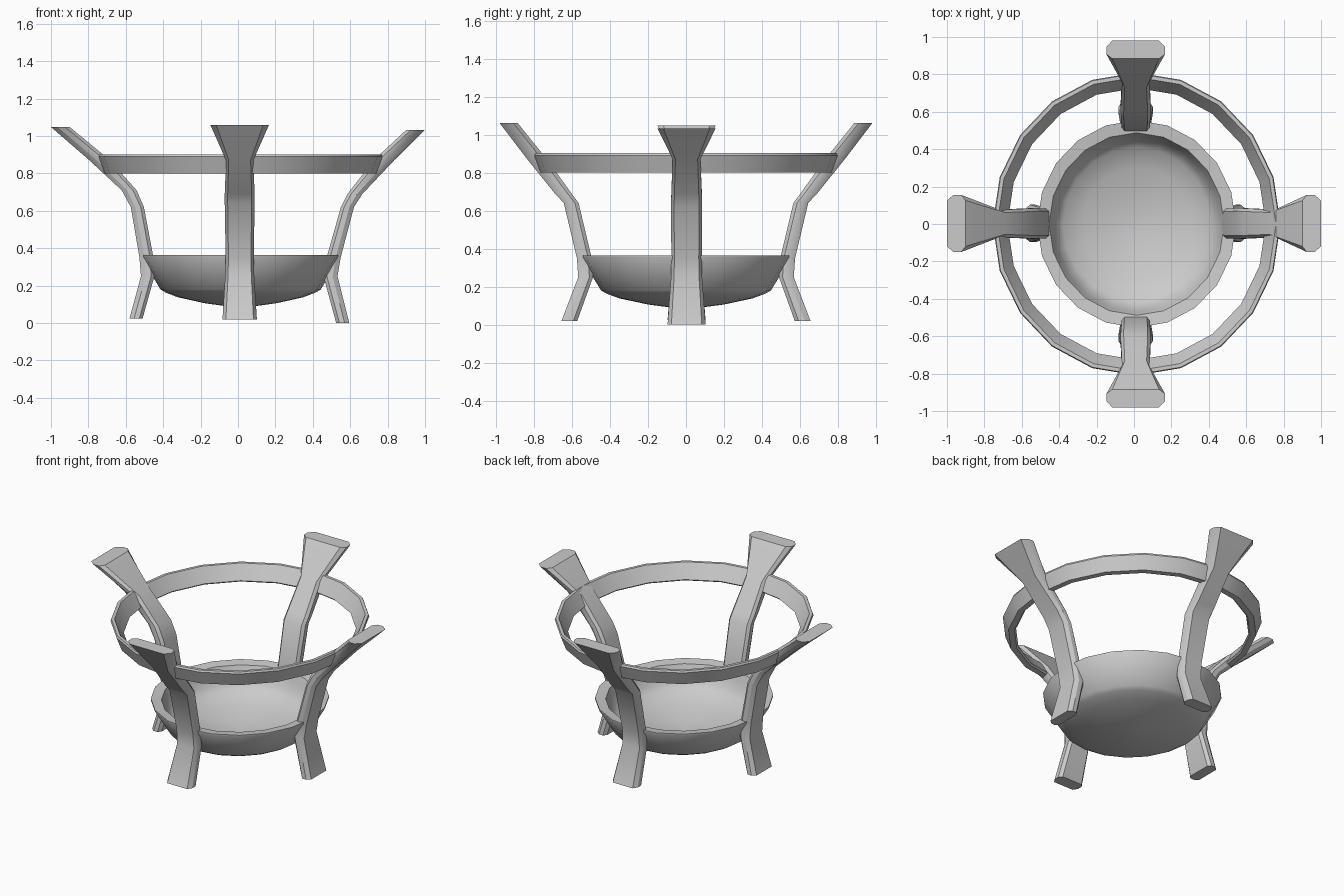
import bpy, bmesh
from math import sin, cos, tau, radians

if "Cube" in bpy.data.objects:
    bpy.data.objects.remove(bpy.data.objects["Cube"])


def finish(name, bm, smooth_angle):
    bmesh.ops.recalc_face_normals(bm, faces=bm.faces[:])
    mesh = bpy.data.meshes.new(name)
    bm.to_mesh(mesh)
    bm.free()
    ob = bpy.data.objects.new(name, mesh)
    bpy.context.collection.objects.link(ob)
    bpy.ops.object.select_all(action='DESELECT')
    ob.select_set(True)
    bpy.context.view_layer.objects.active = ob
    bpy.ops.object.shade_smooth_by_angle(angle=radians(smooth_angle))
    return ob


def bridge(bm, a, b):
    n = len(a)
    for i in range(n):
        j = (i + 1) % n
        bm.faces.new((a[i], a[j], b[j], b[i]))


def lathe(name, profile, sides, sx, cx, closed, smooth_angle):
    """Slightly oval revolved shape from (radius, z) points."""
    bm = bmesh.new()
    rings = [[bm.verts.new((cx + sx * r * cos(tau * i / sides), r * sin(tau * i / sides), z))
              for i in range(sides)] for r, z in profile]
    for a, b in zip(rings, rings[1:]):
        bridge(bm, a, b)
    if closed:
        bridge(bm, rings[-1], rings[0])
    else:
        bm.faces.new(rings[0])
        bm.faces.new(rings[-1])
    return finish(name, bm, smooth_angle)


def leg(name, sections, direction, offset):
    """Loft of chamfered slices: (outer distance, depth, z, half width)."""
    dx, dy = direction
    bm = bmesh.new()
    loops = []
    for out, depth, z, w in sections:
        inn, c = out - depth, depth * 0.35
        k = 0.8 * w
        pts = [(out, -k), (out, k), (out - c, w), (inn + c * 0.7, w),
               (inn, k), (inn, -k), (inn + c * 0.7, -w), (out - c, -w)]
        loops.append([bm.verts.new((dx * d + abs(dy) * (s + offset),
                                    dy * d + abs(dx) * (s + offset), z)) for d, s in pts])
    for a, b in zip(loops, loops[1:]):
        bridge(bm, a, b)
    bm.faces.new(loops[0])
    bm.faces.new(loops[-1])
    return finish(name, bm, 32)


# Shallow bowl with a thin flat rim
lathe("bowl", [(0.05, 0.086), (0.2, 0.106), (0.35, 0.138), (0.418, 0.163), (0.447, 0.18),
               (0.554, 0.355), (0.554, 0.365), (0.488, 0.357), (0.47, 0.31), (0.447, 0.25),
               (0.41, 0.215), (0.3, 0.175), (0.15, 0.142), (0.04, 0.13)],
      20, 0.96, 0.014, False, 40)

# Upper support ring, flaring upward
lathe("upper_ring", [(0.81, 0.89), (0.805, 0.902), (0.785, 0.902), (0.727, 0.81),
                     (0.737, 0.80), (0.775, 0.80)], 20, 0.95, 0.014, True, 25)

# Front and back legs
y_leg = [(0.655, 0.083, 0.02, 0.092), (0.567, 0.078, 0.25, 0.078), (0.574, 0.078, 0.35, 0.075),
         (0.643, 0.078, 0.64, 0.08), (0.69, 0.088, 0.69, 0.08), (0.835, 0.103, 0.87, 0.073),
         (0.98, 0.095, 1.06, 0.157)]
leg("front_leg", y_leg, (0, -1), 0.009)
leg("back_leg", y_leg, (0, 1), 0.009)

# Right and left legs
leg("right_leg", [(0.595, 0.07, 0.0, 0.10), (0.532, 0.075, 0.25, 0.082), (0.549, 0.075, 0.35, 0.08),
                  (0.62, 0.07, 0.62, 0.082), (0.665, 0.08, 0.69, 0.08),
                  (0.835, 0.11, 0.87, 0.073), (1.0, 0.1, 1.033, 0.153)], (1, 0), 0.003)
leg("left_leg", [(0.58, 0.07, 0.025, 0.10), (0.519, 0.072, 0.25, 0.082), (0.527, 0.075, 0.35, 0.08),
                 (0.573, 0.07, 0.62, 0.082), (0.622, 0.08, 0.71, 0.08),
                 (0.8, 0.11, 0.875, 0.073), (1.0, 0.1, 1.048, 0.153)], (-1, 0), 0.003)
